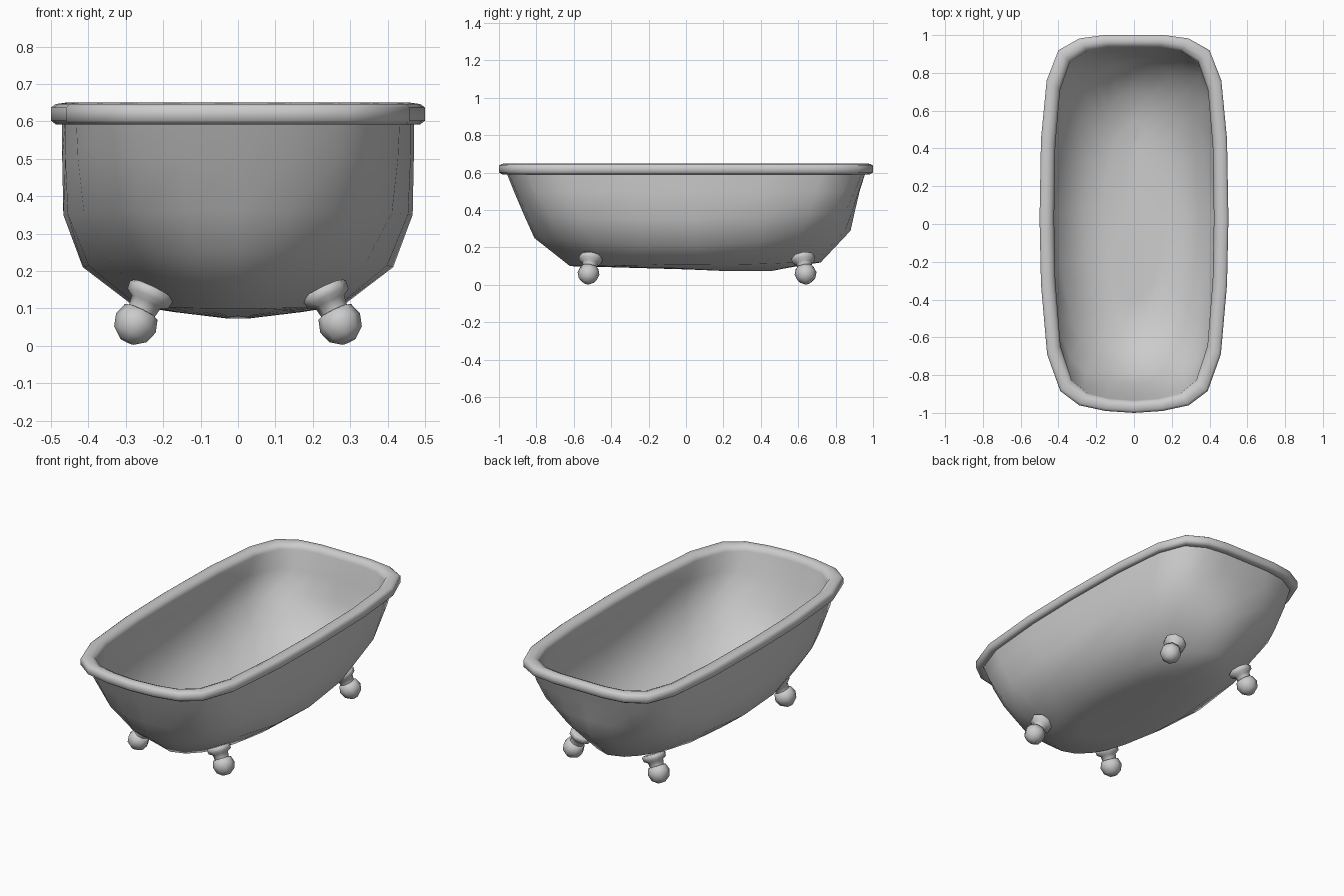
import bpy, bmesh, math
from mathutils import Vector

if "Cube" in bpy.data.objects:
    bpy.data.objects.remove(bpy.data.objects["Cube"])

# Normalised right half of the rim outline, front centre to back centre
HALF = [(0, -1), (.30, -.99), (.58, -.96), (.78, -.885), (.92, -.69), (.985, -.32), (1, .03),
        (.985, .45), (.925, .76), (.80, .92), (.58, .982), (.32, 1), (0, 1)]
OUTLINE = HALF + [(-x, y) for x, y in HALF[-2:0:-1]]


def ring(zs, hw, front, back, mix=1.0, zf=None, zb=None):
    """Outline loop; mix 1 is boxy like the rim, 0 an ellipse. zf and zb lift the ends."""
    mid, half = (front + back) / 2, (back - front) / 2
    zf, zb = zf or zs, zb or zs
    pts = []
    for x, y in OUTLINE:
        d = math.hypot(x, y)
        k = mix + (1 - mix) / d
        z = zs + ((zf if y < 0 else zb) - zs) * y * y
        pts.append(Vector((x * k * hw, mid + y * k * half, z)))
    return pts


def loft(name, rings):
    bm = bmesh.new()
    rows = [[bm.verts.new(p) for p in r] for r in rings]
    n = len(rows[0])
    for a, b in zip(rows, rows[1:]):
        for i in range(n):
            j = (i + 1) % n
            bm.faces.new((a[i], a[j], b[j], b[i]))
    bm.faces.new(rows[0][::-1])
    bm.faces.new(rows[-1])
    bmesh.ops.recalc_face_normals(bm, faces=bm.faces)
    me = bpy.data.meshes.new(name)
    bm.to_mesh(me)
    bm.free()
    ob = bpy.data.objects.new(name, me)
    bpy.context.collection.objects.link(ob)
    bpy.ops.object.select_all(action='DESELECT')
    ob.select_set(True)
    bpy.context.view_layer.objects.active = ob
    bpy.ops.object.shade_smooth_by_angle(angle=math.radians(75))
    return ob


# Wall rings from the keel up: side z, half width, front, back, mix, front z, back z
WALL = [(.073, .03, .10, .45, 0, .08, .073),
        (.09, .17, -.42, .55, 0, .095, .092),
        (.107, .28, -.62, .72, .05, .10, .12),
        (.21, .415, -.81, .88, .28, .25, .29),
        (.35, .467, -.86, .902, .68, .36, .39),
        (.50, .47, -.92, .928, .92, .50, .50)]
# Rolled rim section: side inset, end inset, z
RIM = [(.03, .042, .595), (.014, .016, .591), (0, 0, .602), (0, 0, .637), (.012, .012, .646),
       (.04, .036, .65), (.066, .058, .640), (.077, .066, .618)]
T = .012  # wall thickness

outer = [ring(*w) for w in WALL]
rim = [ring(z, .5 - s, -1 + e, 1 - e) for s, e, z in RIM]
inner = [ring(s + T * .7, h - T, f + T, b - T, m, zf + T * .7, zb + T * .7)
         for s, h, f, b, m, zf, zb in reversed(WALL)]
loft("tub", outer + rim + inner)

# Ball feet: collar, neck and ball turned around a splayed axis
FOOT = [(.006, .058), (.012, .064), (.034, .061), (.046, .042), (.072, .038)]
FOOT += [(.108 - .059 * math.cos(a), .059 * math.sin(a))
         for a in [math.radians(d) for d in (55, 90, 125, 160)]]


def foot(name, side, y, lean):
    top = Vector((side * .226, y, .157))
    axis = Vector((side * .43, lean, -.88)).normalized()
    u = axis.cross(Vector((0, 1, 0))).normalized()
    v = axis.cross(u)
    n = 8
    loft(name, [[top + axis * t + r * (u * math.cos(2 * math.pi * i / n) + v * math.sin(2 * math.pi * i / n))
                 for i in range(n)] for t, r in FOOT])


for side, label in ((-1, "left"), (1, "right")):
    foot("front_foot_" + label, side, -.507, -.13)
    foot("back_foot_" + label, side, .625, .13)
